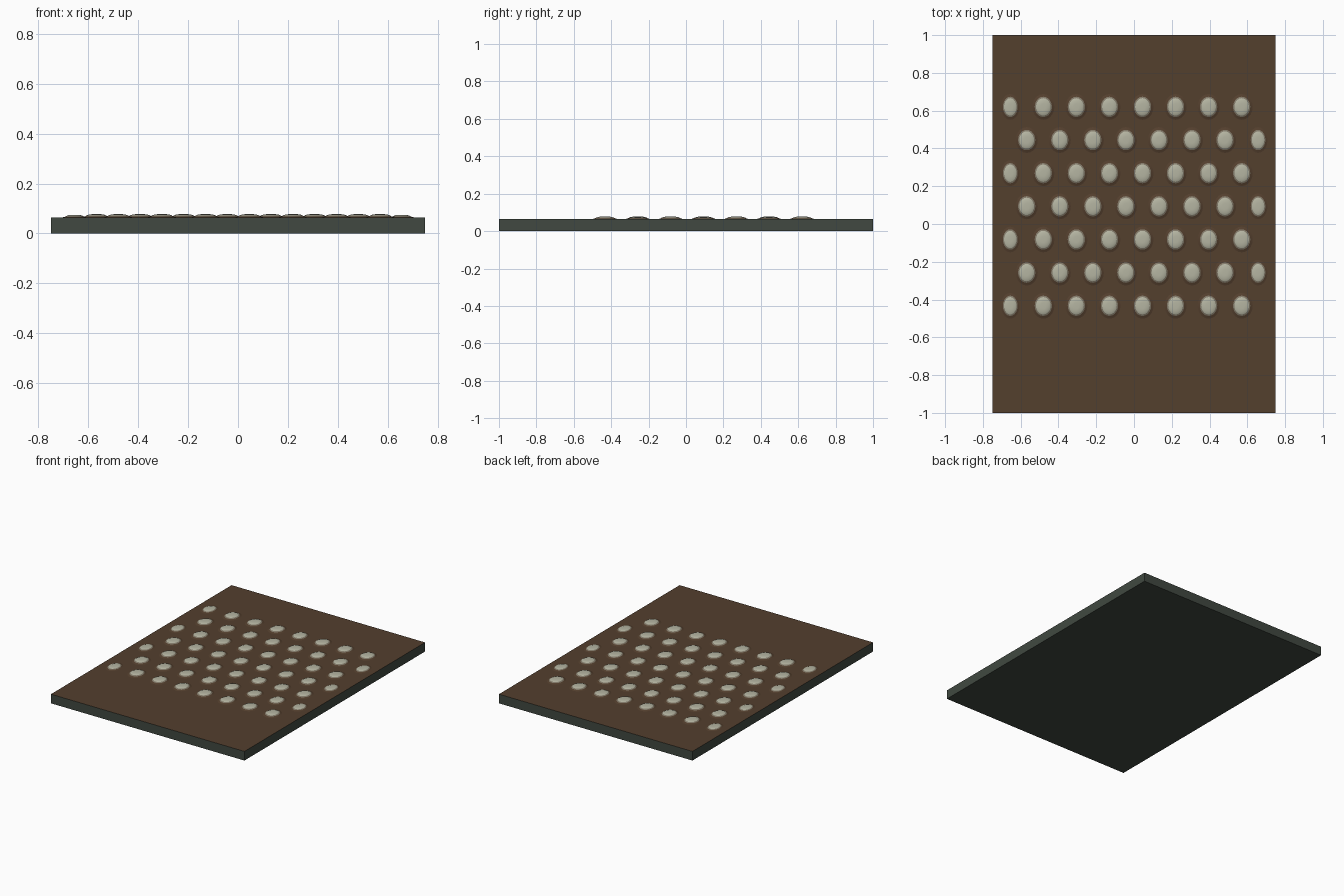
import bpy, bmesh, math

if "Cube" in bpy.data.objects:
    bpy.data.objects.remove(bpy.data.objects["Cube"])

def material(name, rgb):
    m = bpy.data.materials.new(name)
    m.diffuse_color = (*rgb, 1)
    m.use_nodes = True
    m.node_tree.nodes["Principled BSDF"].inputs["Base Color"].default_value = m.diffuse_color
    return m

brown = material("brown", (0.088, 0.050, 0.027))
green = material("dark_green", (0.052, 0.066, 0.052))
pale = material("pale_stone", (0.46, 0.46, 0.36))
rim = material("stud_edge", (0.22, 0.19, 0.14))

TOP = 0.064

def finish(bm, name, mats):
    me = bpy.data.meshes.new(name)
    bm.to_mesh(me)
    bm.free()
    for m in mats:
        me.materials.append(m)
    ob = bpy.data.objects.new(name, me)
    bpy.context.collection.objects.link(ob)
    return ob

# slab with a brown upper face
bm = bmesh.new()
bmesh.ops.create_cube(bm, size=1)
for v in bm.verts:
    v.co.x *= 1.5
    v.co.y *= 2
    v.co.z = (v.co.z + 0.5) * TOP
bm.normal_update()
for f in bm.faces:
    f.material_index = 1 if f.normal.z > 0.5 else 0
finish(bm, "slab", [green, brown])

# low rounded stud: rings of (x radius, y radius, height), brown foot and pale cap
RINGS = [(0.062, 0.072, -0.001), (0.046, 0.054, 0.004),
         (0.039, 0.046, 0.0085), (0.028, 0.034, 0.0125), (0.014, 0.017, 0.0135)]
SIDES = 20

def add_stud(bm, x, y, sx=1.0, sz=1.0):
    loops = []
    for rx, ry, h in RINGS:
        loops.append([bm.verts.new((x + rx * sx * math.cos(2 * math.pi * i / SIDES),
                                    y + ry * math.sin(2 * math.pi * i / SIDES),
                                    TOP + h * sz)) for i in range(SIDES)])
    for k in range(len(loops) - 1):
        for i in range(SIDES):
            j = (i + 1) % SIDES
            f = bm.faces.new((loops[k][i], loops[k][j], loops[k + 1][j], loops[k + 1][i]))
            f.material_index = min(k, 2)
            f.smooth = True
    cap = bm.faces.new(loops[-1])
    cap.material_index = 2
    cap.smooth = True

# seven staggered rows of eight studs, narrower at the row end nearest the edge
bm = bmesh.new()
for row in range(7):
    y = 0.62 - 0.1755 * row
    odd = row % 2
    x0 = -0.568 if odd else -0.655
    for col in range(8):
        at_edge = col == (7 if odd else 0)
        x = x0 + 0.175 * col
        add_stud(bm, x, y, 0.85 if at_edge else 1.0, 0.75 if at_edge else 1.0)
finish(bm, "studs", [brown, rim, pale])
